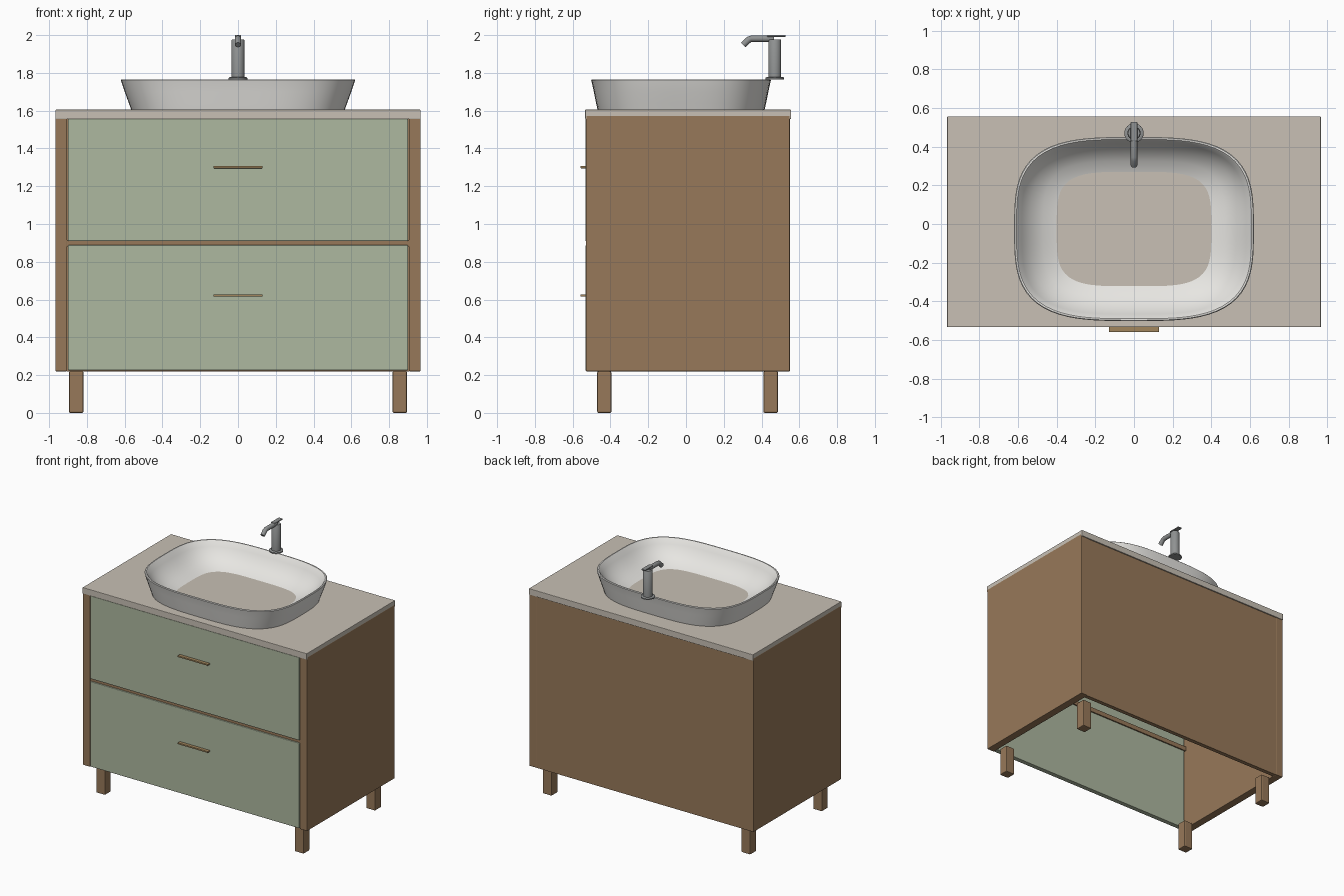
import bpy, bmesh, math
from mathutils import Vector

if "Cube" in bpy.data.objects:
    bpy.data.objects.remove(bpy.data.objects["Cube"])


def material(name, r, g, b):
    m = bpy.data.materials.new(name)
    m.diffuse_color = (r, g, b, 1)
    m.use_nodes = True
    m.node_tree.nodes["Principled BSDF"].inputs["Base Color"].default_value = m.diffuse_color
    return m


WOOD = material("wood", 0.31, 0.19, 0.10)
GREEN = material("sage_paint", 0.42, 0.48, 0.35)
STONE = material("stone", 0.58, 0.53, 0.46)
BRASS = material("brass", 0.36, 0.24, 0.11)
CERAMIC = material("ceramic", 0.80, 0.79, 0.76)
METAL = material("metal", 0.28, 0.29, 0.29)


def add_object(name, bm, mat, smooth=False):
    bmesh.ops.recalc_face_normals(bm, faces=bm.faces[:])
    me = bpy.data.meshes.new(name)
    bm.to_mesh(me)
    bm.free()
    ob = bpy.data.objects.new(name, me)
    bpy.context.collection.objects.link(ob)
    me.materials.append(mat)
    if smooth:
        bpy.ops.object.select_all(action='DESELECT')
        ob.select_set(True)
        bpy.context.view_layer.objects.active = ob
        bpy.ops.object.shade_smooth_by_angle(angle=math.radians(40))
    return ob


def box(name, x, y, z, mat, bevel=0.0):
    """Box given by its (min, max) range on each axis."""
    bm = bmesh.new()
    bmesh.ops.create_cube(bm, size=1)
    for v in bm.verts:
        v.co = Vector([(r[0] + r[1]) / 2 + c * (r[1] - r[0])
                       for c, r in zip(v.co, (x, y, z))])
    ob = add_object(name, bm, mat)
    if bevel:
        mod = ob.modifiers.new("soft_edges", 'BEVEL')
        mod.width = bevel
        mod.segments = 2
    return ob


def loft(name, rings, mat, close_ends=True, loop=False):
    """Skin a list of point rings."""
    bm = bmesh.new()
    vr = [[bm.verts.new(p) for p in ring] for ring in rings]
    n = len(vr[0])
    pairs = list(zip(vr, vr[1:])) + ([(vr[-1], vr[0])] if loop else [])
    for a, b in pairs:
        for i in range(n):
            j = (i + 1) % n
            bm.faces.new((a[i], a[j], b[j], b[i]))
    if close_ends:
        bm.faces.new(vr[0])
        bm.faces.new(vr[-1])
    return add_object(name, bm, mat, smooth=True)


def superellipse(a, b, z, n, cy, count=96):
    pts = []
    for i in range(count):
        t = 2 * math.pi * i / count
        c, s = math.cos(t), math.sin(t)
        r = (abs(c) ** n + abs(s) ** n) ** (-1 / n)
        pts.append((a * r * c, cy + b * r * s, z))
    return pts


# cabinet carcass, open underneath
for side, s in (("left", -1), ("right", 1)):
    box(side + "_side_panel", sorted((s * 0.905, s * 0.967)), (-0.53, 0.55),
        (0.22, 1.575), WOOD, 0.004)
    for end, y in (("front", (-0.47, -0.395)), ("back", (0.41, 0.487))):
        box(f"{side}_{end}_leg", sorted((s * 0.818, s * 0.895)), y,
            (0.0, 0.22), WOOD, 0.007)
box("back_panel", (-0.906, 0.906), (0.515, 0.547), (0.22, 1.56), WOOD)
box("middle_rail", (-0.906, 0.906), (-0.522, -0.485), (0.88, 0.915), WOOD)

# drawer fronts and bar handles
for name, z, hz in (("upper", (0.91, 1.556), 1.301), ("lower", (0.225, 0.888), 0.622)):
    box(name + "_drawer_front", (-0.9, 0.9), (-0.533, -0.495), z, GREEN, 0.004)
    box(name + "_handle", (-0.13, 0.13), (-0.558, -0.53),
        (hz - 0.006, hz + 0.006), BRASS, 0.002)

# countertop
box("countertop", (-0.9665, 0.9665), (-0.534, 0.556), (1.556, 1.605), STONE, 0.003)

# vessel basin: outer wall, rounded lip, sloping inner wall, open floor
profile = [(0.565, 0.442, 1.604, 3.3), (0.578, 0.450, 1.64, 3.3),
           (0.600, 0.462, 1.70, 3.3), (0.618, 0.474, 1.755, 3.3),
           (0.620, 0.476, 1.762, 3.3), (0.616, 0.472, 1.766, 3.3),
           (0.608, 0.464, 1.766, 3.3), (0.602, 0.458, 1.760, 3.3),
           (0.580, 0.440, 1.725, 3.4), (0.535, 0.405, 1.675, 3.5),
           (0.470, 0.352, 1.630, 3.7), (0.400, 0.296, 1.607, 4.0)]
loft("basin", [superellipse(a, b, z, n, -0.026) for a, b, z, n in profile],
     CERAMIC, close_ends=False, loop=True)

# tap body: flange and column
column = [(0.050, 1.765), (0.050, 1.773), (0.045, 1.777), (0.034, 1.777),
          (0.034, 1.972), (0.030, 1.978)]
loft("tap_body", [superellipse(r, r, z, 2, 0.47, 40) for r, z in column], METAL)

# tap spout: round tube bent down at the tip
path = [Vector(p) for p in ((0, 0.465, 1.981), (0, 0.345, 1.981), (0, 0.334, 1.977),
                            (0, 0.303, 1.948))]
rings = []
for i, p in enumerate(path):
    d = (path[min(i + 1, 3)] - path[max(i - 1, 0)]).normalized()
    side, up = Vector((1, 0, 0)), d.cross(Vector((1, 0, 0)))
    rings.append([p + 0.017 * (math.cos(2 * math.pi * k / 24) * side
                               + math.sin(2 * math.pi * k / 24) * up)
                  for k in range(24)])
loft("tap_spout", rings, METAL)

# tap lever
box("tap_lever", (-0.017, 0.017), (0.43, 0.527), (1.991, 2.0), METAL, 0.002)
